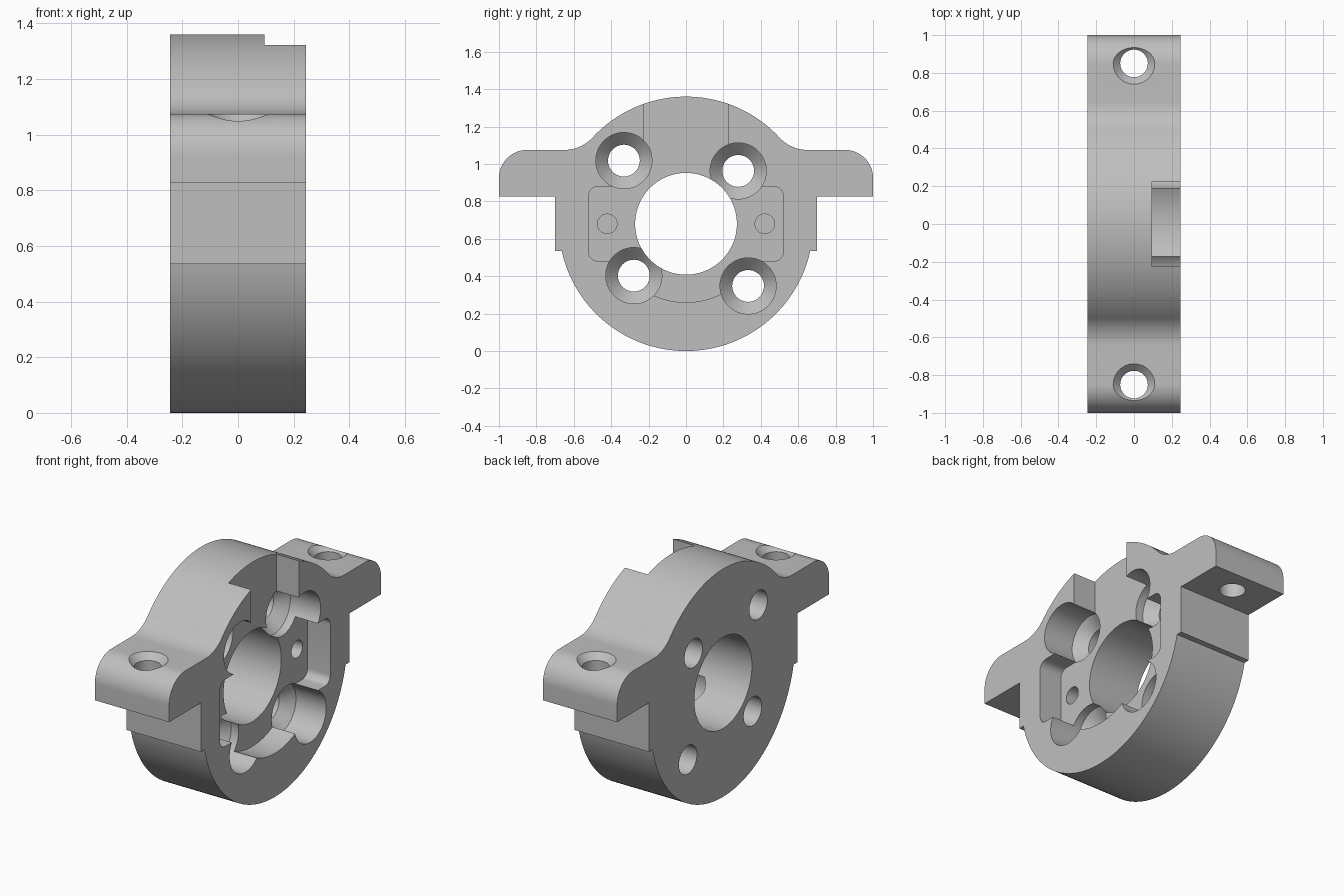
import bpy, bmesh
from math import pi, sin, cos, sqrt, atan2, radians
from mathutils import Matrix

cube = bpy.data.objects.get("Cube")
if cube:
    bpy.data.objects.remove(cube, do_unlink=True)

HALF = 0.245          # half thickness along x
CZ = R = 0.68         # disc centre height and radius
FLOOR = 0.095         # pocket floor

grey = bpy.data.materials.new("machined grey")
grey.use_nodes = True
grey.diffuse_color = (0.52, 0.52, 0.52, 1)
grey.node_tree.nodes["Principled BSDF"].inputs["Base Color"].default_value = (0.52, 0.52, 0.52, 1)


def arc(cy, cz, r, a0, a1, n):
    return [(cy + r * cos(a0 + (a1 - a0) * i / n), cz + r * sin(a0 + (a1 - a0) * i / n))
            for i in range(n + 1)]


def make_object(name, bm):
    bmesh.ops.recalc_face_normals(bm, faces=bm.faces)
    mesh = bpy.data.meshes.new(name)
    bm.to_mesh(mesh)
    bm.free()
    mesh.materials.append(grey)
    ob = bpy.data.objects.new(name, mesh)
    bpy.context.collection.objects.link(ob)
    return ob


def extrude_x(name, outline, x0, x1):
    """Prism from a (y, z) outline."""
    bm = bmesh.new()
    face = bm.faces.new([bm.verts.new((x0, y, z)) for y, z in outline])
    new = bmesh.ops.extrude_face_region(bm, geom=[face])["geom"]
    bmesh.ops.translate(bm, vec=(x1 - x0, 0, 0),
                        verts=[v for v in new if isinstance(v, bmesh.types.BMVert)])
    return make_object(name, bm)


def turned(name, profile, matrix, n=64):
    """Closed solid of revolution about local z from (radius, height) pairs."""
    bm = bmesh.new()
    rings = [[bm.verts.new((r * cos(2 * pi * i / n), r * sin(2 * pi * i / n), h))
              for i in range(n)] for r, h in profile]
    for a, b in zip(rings, rings[1:]):
        for i in range(n):
            j = (i + 1) % n
            bm.faces.new((a[i], a[j], b[j], b[i]))
    bm.faces.new(rings[0])
    bm.faces.new(rings[-1])
    bm.transform(matrix)
    return make_object(name, bm)


def along_x(y, z):
    return Matrix.Translation((0, y, z)) @ Matrix.Rotation(pi / 2, 4, 'Y')


# Half outline of the body, from bottom centre up the +y side to top centre
ear_z, corner, fillet_y = 1.075, 0.15, 0.65
rise = ear_z - CZ
fillet = (fillet_y ** 2 + rise ** 2 - R ** 2) / (2 * (R - rise))
touch = atan2(rise + fillet, fillet_y)
step_z = 0.535
step = atan2(step_z - CZ, sqrt(R ** 2 - (step_z - CZ) ** 2))
half = arc(0, CZ, R, -pi / 2, step, 40)
half += [(0.70, step_z), (0.70, 0.827), (1.0, 0.827)]
half += arc(1 - corner, ear_z - corner, corner, 0, pi / 2, 16)
half += arc(fillet_y, ear_z + fillet, fillet, -pi / 2, touch - pi, 14)
half += arc(0, CZ, R, touch, pi / 2, 28)[1:]
outline = half + [(-y, z) for y, z in half[-2:0:-1]]
body = extrude_x("clamp_body", outline, -HALF, HALF)

# Pockets on the +x face: round relief, rounded rectangle, top slot
cutters = [turned("round_pocket", [(0.42, FLOOR), (0.42, 0.4)], along_x(0, CZ), 96)]
rect = []
for k, (sy, sz) in enumerate([(1, 1), (-1, 1), (-1, -1), (1, -1)]):
    rect += arc(sy * 0.47, CZ + sz * 0.15, 0.05, k * pi / 2, (k + 1) * pi / 2, 8)
cutters.append(extrude_x("rectangular_pocket", rect, FLOOR, 0.4))
w = 0.225
cutters.append(extrude_x("top_slot", [(-w, CZ), (w, CZ), (w, 1.5), (-w, 1.5)], FLOOR, 0.4))

# Central bore
cutters.append(turned("centre_bore", [(0.272, -0.5), (0.272, 0.5)], along_x(0, CZ), 96))

# Screw holes with deep counterbores and conical seats
for y, dz in [(0.332, 0.335), (-0.279, 0.28)]:
    for s in (1, -1):
        cutters.append(turned("screw_counterbore",
                              [(0.085, -0.5), (0.085, -0.02), (0.15, 0.045), (0.15, 0.45)],
                              along_x(s * y, CZ + 0.003 - s * dz)))

for s in (1, -1):
    # Blind pin holes in the pocket floor
    cutters.append(turned("pin_hole", [(0.052, -0.03), (0.052, 0.3)], along_x(s * 0.421, CZ), 40))
    # Countersunk mounting holes through the ears
    cutters.append(turned("ear_hole", [(0.073, 0.6), (0.073, 1.038), (0.11, 1.075), (0.15, 1.115)],
                          Matrix.Translation((0, s * 0.85, 0))))

# Cut everything, then discard the cutters
bpy.context.view_layer.objects.active = body
for cutter in cutters:
    cutter.hide_render = True
    mod = body.modifiers.new("cut", 'BOOLEAN')
    mod.operation = 'DIFFERENCE'
    mod.solver = 'EXACT'
    mod.object = cutter
    bpy.ops.object.modifier_apply(modifier=mod.name)
    bpy.data.objects.remove(cutter, do_unlink=True)

bpy.ops.object.select_all(action='DESELECT')
body.select_set(True)
bpy.ops.object.shade_smooth_by_angle(angle=radians(25))
